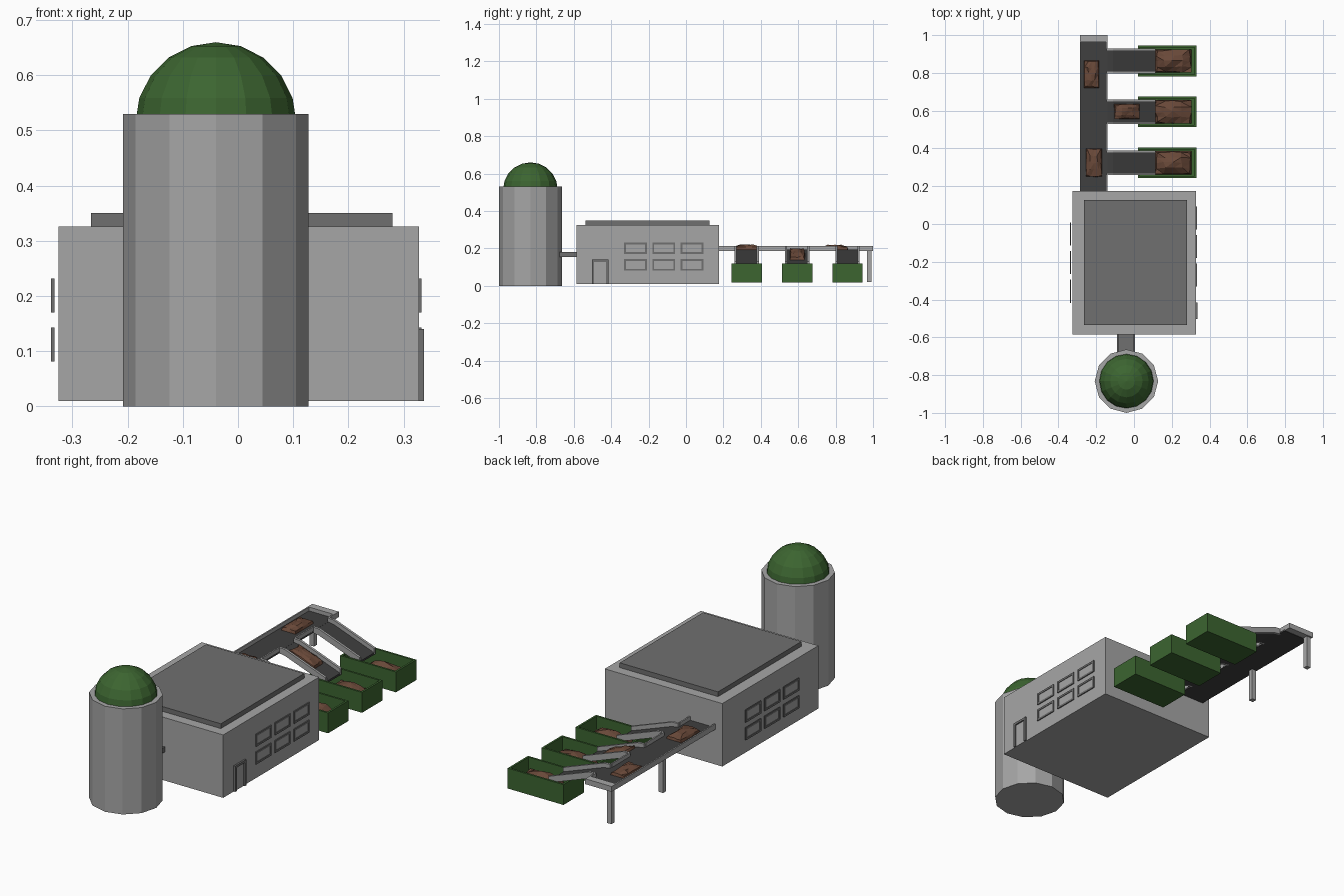
import bpy, bmesh, math, random
from mathutils import Vector, Matrix

if "Cube" in bpy.data.objects:
    bpy.data.objects.remove(bpy.data.objects["Cube"])

random.seed(4)


def material(name, rgb):
    m = bpy.data.materials.new(name)
    m.diffuse_color = (*rgb, 1)
    m.use_nodes = True
    m.node_tree.nodes["Principled BSDF"].inputs["Base Color"].default_value = m.diffuse_color
    return m


GREEN = material("green paint", (0.045, 0.13, 0.03))
BROWN = material("brown ore", (0.14, 0.065, 0.04))
DARK = material("dark belt", (0.05, 0.05, 0.05))
GREY = material("light grey", (0.38, 0.38, 0.38))
MID = material("mid grey", (0.16, 0.16, 0.16))


def finish(bm, name, mat):
    bmesh.ops.recalc_face_normals(bm, faces=bm.faces)
    me = bpy.data.meshes.new(name)
    bm.to_mesh(me)
    bm.free()
    ob = bpy.data.objects.new(name, me)
    me.materials.append(mat)
    bpy.context.collection.objects.link(ob)
    return ob


def add_box(bm, x, y, z):
    size = (x[1] - x[0], y[1] - y[0], z[1] - z[0])
    mid = ((x[0] + x[1]) / 2, (y[0] + y[1]) / 2, (z[0] + z[1]) / 2)
    bmesh.ops.create_cube(bm, size=1, matrix=Matrix.Translation(mid) @ Matrix.Diagonal((*size, 1)))


def boxes(name, mat, *parts):
    bm = bmesh.new()
    for p in parts:
        add_box(bm, *p)
    return finish(bm, name, mat)


def prism_y(name, mat, profile, y0, y1):
    """Extrude an x-z profile along y."""
    bm = bmesh.new()
    f = bm.faces.new([bm.verts.new((x, y0, z)) for x, z in profile])
    ext = bmesh.ops.extrude_face_region(bm, geom=[f])
    vs = [v for v in ext["geom"] if isinstance(v, bmesh.types.BMVert)]
    bmesh.ops.translate(bm, verts=vs, vec=(0, y1 - y0, 0))
    return finish(bm, name, mat)


def ore_heap(name, x, y, z, slope=0.0):
    """Rough faceted heap: a box whose top is jittered and raised in the middle."""
    bm = bmesh.new()
    n = 4
    bmesh.ops.create_grid(bm, x_segments=n, y_segments=n, size=1)
    ext = bmesh.ops.extrude_face_region(bm, geom=bm.faces[:])
    top = {v for v in ext["geom"] if isinstance(v, bmesh.types.BMVert)}
    cx, cy = (x[0] + x[1]) / 2, (y[0] + y[1]) / 2
    hx, hy = (x[1] - x[0]) / 2, (y[1] - y[0]) / 2
    for v in bm.verts:
        u, w = v.co.x, v.co.y
        rise = 0
        if v in top:
            edge = max(abs(u), abs(w))
            rise = (z[1] - z[0]) * ((1 - 0.5 * edge ** 2) * random.uniform(0.8, 1.0))
            u = 0.92 * u + random.uniform(-0.08, 0.08)
            w = 0.92 * w + random.uniform(-0.08, 0.08)
        v.co = Vector((cx + u * hx, cy + w * hy, z[0] + rise + slope * u * hx))
    bmesh.ops.triangulate(bm, faces=bm.faces[:])
    return finish(bm, name, BROWN)


# silo with domed cap
SX, SY = -0.04, -0.832
bm = bmesh.new()
bmesh.ops.create_cone(bm, cap_ends=True, segments=12, radius1=0.168, radius2=0.168, depth=0.53,
                      matrix=Matrix.Translation((SX, SY, 0.265)))
finish(bm, "silo", GREY)
bm = bmesh.new()
bmesh.ops.create_uvsphere(bm, u_segments=16, v_segments=10, radius=0.146,
                          matrix=Matrix.Translation((SX, SY, 0.514)))
bmesh.ops.bisect_plane(bm, geom=bm.verts[:] + bm.edges[:] + bm.faces[:],
                       plane_co=(0, 0, 0.52), plane_no=(0, 0, 1), clear_inner=True)
finish(bm, "silo_dome", GREEN)

# link between silo and building
boxes("silo_link", MID, ((-0.08, -0.005), (-0.69, -0.58), (0.155, 0.172)))
boxes("silo_link_rails", MID, ((-0.09, -0.08), (-0.69, -0.58), (0.155, 0.18)),
      ((-0.005, 0.005), (-0.69, -0.58), (0.155, 0.18)))

# main building and roof slab
boxes("building", GREY, ((-0.325, 0.328), (-0.586, 0.176), (0.01, 0.326)))
boxes("roof_slab", MID, ((-0.266, 0.28), (-0.536, 0.126), (0.32, 0.35)))


# windows: frame ring plus pane
def window(name, x, y0, z0, w=0.122, h=0.062, t=0.01):
    y1, z1 = y0 + w, z0 + h
    boxes(name + "_frame", MID,
          (x, (y0, y1), (z0, z0 + t)), (x, (y0, y1), (z1 - t, z1)),
          (x, (y0, y0 + t), (z0 + t, z1 - t)), (x, (y1 - t, y1), (z0 + t, z1 - t)))
    pane = (x[0], x[0] + 0.003) if x[0] > 0 else (x[1] - 0.003, x[1])
    boxes(name + "_pane", GREY, (pane, (y0 + t, y1 - t), (z0 + t, z1 - t)))


for i in range(3):
    for j, z in enumerate((0.081, 0.17)):
        window(f"right_window_{i}{j}", (0.327, 0.333), -0.331 + 0.151 * i, z)
        window(f"left_window_{i}{j}", (-0.339, -0.333), -0.417 + 0.151 * i, z)

# door
boxes("door_frame", MID, ((0.327, 0.337), (-0.503, -0.491), (0.01, 0.14)),
      ((0.327, 0.337), (-0.427, -0.415), (0.01, 0.14)),
      ((0.327, 0.337), (-0.491, -0.427), (0.128, 0.14)))
boxes("door_panel", GREY, ((0.327, 0.330), (-0.491, -0.427), (0.01, 0.128)))

# main conveyor
CENTRES = (0.324, 0.594, 0.863)
HALF = 0.065
boxes("conveyor_belt", DARK, ((-0.285, -0.14), (0.17, 0.965), (0.185, 0.195)))
gaps = [0.17] + [c + s * HALF for c in CENTRES for s in (-1, 1)] + [0.965]
boxes("conveyor_rails", GREY, ((-0.287, -0.28), (0.17, 1.0), (0.187, 0.214)),
      *[((-0.147, -0.14), (gaps[k], gaps[k + 1]), (0.187, 0.214)) for k in range(0, 8, 2)])
boxes("conveyor_end", GREY, ((-0.287, -0.14), (0.963, 1.0), (0.187, 0.214)))
boxes("conveyor_legs", GREY, *[((-0.28, -0.256), (y - 0.012, y + 0.012), (0.02, 0.187))
                               for y in (0.57, 0.98)])

# chutes, bins and their ore
for i, c in enumerate(CENTRES):
    prism_y(f"chute_belt_{i}", DARK,
            [(-0.145, 0.195), (-0.11, 0.19), (0.115, 0.108), (0.115, 0.098), (-0.11, 0.18), (-0.145, 0.185)],
            c - HALF + 0.01, c + HALF - 0.01)
    for side in (-1, 1):
        y = c + side * (HALF - 0.006)
        prism_y(f"chute_rail_{i}", GREY,
                [(-0.145, 0.214), (-0.11, 0.212), (0.115, 0.13), (0.115, 0.098), (-0.11, 0.18), (-0.145, 0.185)],
                y - 0.006, y + 0.006)
    y0, y1, t = c - 0.081, c + 0.081, 0.014
    bm = bmesh.new()
    add_box(bm, (0.02, 0.33), (y0, y1), (0.018, 0.12))
    top = max(bm.faces, key=lambda f: f.calc_center_median().z)
    bmesh.ops.inset_region(bm, faces=[top], thickness=t)
    ext = bmesh.ops.extrude_discrete_faces(bm, faces=[top])
    bmesh.ops.translate(bm, verts=ext["faces"][0].verts, vec=(0, 0, -0.085))
    finish(bm, f"bin_{i}", GREEN)
    ore_heap(f"bin_ore_{i}", (0.11, 0.305), (c - 0.062, c + 0.062), (0.034, 0.112))

# ore on the belts
ore_heap("belt_ore_near", (-0.255, -0.17), (0.25, 0.40), (0.194, 0.224))
ore_heap("belt_ore_far", (-0.265, -0.185), (0.72, 0.865), (0.194, 0.224))
ore_heap("chute_ore", (-0.105, 0.03), (0.555, 0.635), (0.162, 0.195), slope=-0.364)
